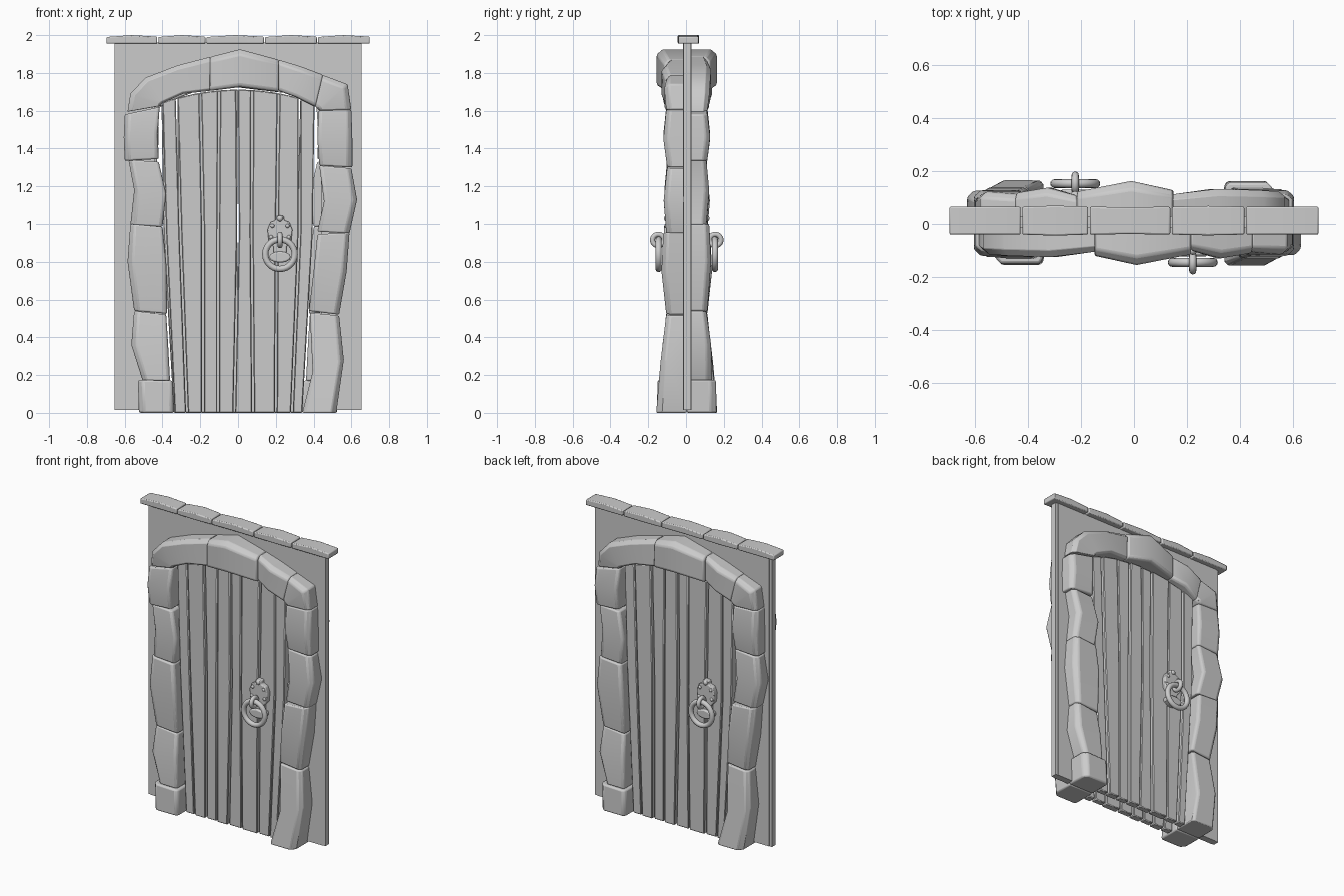
import bpy, bmesh, math
from mathutils import Matrix, Vector

if "Cube" in bpy.data.objects:
    bpy.data.objects.remove(bpy.data.objects["Cube"])

C = 0.004                                   # mid-plane of the door in y
TURN = Matrix.Translation((0, 2 * C, 0)) @ Matrix.Rotation(math.pi, 4, 'Z')


def finish(name, bm, bevel=0.0, segs=2, both=True):
    """Turn bmesh into an object; optionally repeat it turned round on the back."""
    bmesh.ops.recalc_face_normals(bm, faces=bm.faces[:])
    me = bpy.data.meshes.new(name)
    bm.to_mesh(me)
    bm.free()
    for side in (("front_", "back_") if both else ("",)):
        ob = bpy.data.objects.new(side + name, me.copy())
        bpy.context.collection.objects.link(ob)
        if side == "back_":
            ob.matrix_world = TURN
        if bevel:
            m = ob.modifiers.new("bevel", 'BEVEL')
            m.width, m.segments, m.limit_method = bevel, segs, 'ANGLE'
            m.angle_limit = math.radians(40)


def loft(name, rings, **kw):
    """Skin equal-length rings of points, with closed ends."""
    bm = bmesh.new()
    vs = [[bm.verts.new(p) for p in r] for r in rings]
    n = len(rings[0])
    for a, b in zip(vs, vs[1:]):
        for i in range(n):
            bm.faces.new((a[i], a[(i + 1) % n], b[(i + 1) % n], b[i]))
    bm.faces.new(vs[0])
    bm.faces.new(vs[-1])
    finish(name, bm, **kw)


def slab(name, outline, y0, y1, **kw):
    """Extrude an x-z outline along y."""
    loft(name, [[(x, y, z) for x, z in outline] for y in (y0, y1)], **kw)


def stone(name, *stations):
    """Stations run along the stone: outer x,z, inner x,z, depth."""
    rings = []
    for ox, oz, ix, iz, d in stations:
        o, i = Vector((ox, 0, oz)), Vector((ix, 0, iz))
        f = Vector((0, -d, 0))
        rings.append([o + Vector((0, C, 0)), o + f * 0.8, o.lerp(i, 0.14) + f,
                      o.lerp(i, 0.93) + f, i + f * 0.9, i + Vector((0, C, 0))])
    loft(name, rings, bevel=0.012)


def torus(name, centre, axis, major, minor):
    bm = bmesh.new()
    rot = Vector((0, 0, 1)).rotation_difference(Vector(axis)).to_matrix()
    n, k = 28, 12
    vs = []
    for a in range(n):
        t = 2 * math.pi * a / n
        for b in range(k):
            p = 2 * math.pi * b / k
            r = major + minor * math.cos(p)
            v = Vector((r * math.cos(t), r * math.sin(t), minor * math.sin(p)))
            vs.append(bm.verts.new(rot @ v + Vector(centre)))
    for a in range(n):
        for b in range(k):
            a2, b2 = (a + 1) % n, (b + 1) % k
            bm.faces.new([vs[i] for i in (a * k + b, a2 * k + b, a2 * k + b2, a * k + b2)])
    finish(name, bm)


def ball(name, centre, r):
    bm = bmesh.new()
    bmesh.ops.create_uvsphere(bm, u_segments=12, v_segments=8, radius=r,
                              matrix=Matrix.Translation(centre))
    finish(name, bm)


# wall panel with an arched opening, and its side edge strips
slab("wall", [(-.635, .015), (-.44, .015), (-.44, 1.65), (-.2, 1.74), (0, 1.77), (.2, 1.74),
              (.44, 1.65), (.44, .015), (.635, .015), (.635, 1.96), (-.635, 1.96)],
     -.015, .03, both=False)
for s in (-1, 1):
    slab("wall_edge", [(s * .63, .015), (s * .655, .015), (s * .655, 1.96), (s * .63, 1.96)],
         -.012, .027, both=False)

# capping stones
edges = [-.70, -.425, -.17, .14, .42, .70]
for i, (a, b) in enumerate(zip(edges, edges[1:])):
    w = (0, .004, -.002, .003, 0)[i]
    rings = []
    for x, k, top in ((a + .003, 0, 1.99), ((a + b) / 2, w, 2.0), (b - .003, 0, 1.992)):
        rings.append([(x, -.04 - k, 1.955), (x, .066 + k, 1.955), (x, .066 + k, top), (x, -.04 - k, top)])
    loft("cap_stone", rings, bevel=.006, both=False)

# left pillar
stone("left_foot_stone", (-.525, 0, -.34, 0, .155), (-.53, .175, -.345, .17, .15))
stone("left_stone_a", (-.505, .17, -.36, .17, .13), (-.565, .36, -.37, .36, .125), (-.55, .54, -.38, .52, .10))
stone("left_stone_b", (-.55, .54, -.375, .525, .105), (-.585, .80, -.38, .80, .125), (-.57, 1.0, -.40, .985, .115))
stone("left_stone_c", (-.57, .995, -.40, .985, .10), (-.55, 1.18, -.38, 1.16, .115), (-.58, 1.34, -.42, 1.33, .10))
stone("left_stone_d", (-.60, 1.335, -.42, 1.345, .105), (-.605, 1.46, -.425, 1.48, .12), (-.60, 1.58, -.415, 1.62, .105))

# arch
stone("arch_stone_left", (-.585, 1.595, -.41, 1.625, .105), (-.57, 1.69, -.41, 1.63, .115),
      (-.49, 1.775, -.40, 1.64, .12), (-.32, 1.84, -.29, 1.69, .125), (-.147, 1.885, -.15, 1.705, .105))
stone("arch_keystone", (-.147, 1.885, -.15, 1.705, .12), (.01, 1.925, .01, 1.725, .155), (.215, 1.87, .215, 1.70, .115))
stone("arch_stone_right", (.215, 1.87, .215, 1.705, .10), (.33, 1.835, .31, 1.67, .13), (.45, 1.79, .41, 1.62, .11))
stone("arch_corner_right", (.445, 1.79, .405, 1.625, .105), (.58, 1.74, .42, 1.61, .115), (.60, 1.605, .43, 1.60, .105))

# right pillar
stone("right_stone_d", (.60, 1.605, .425, 1.60, .105), (.605, 1.45, .42, 1.45, .12), (.605, 1.30, .43, 1.31, .10))
stone("right_stone_c", (.60, 1.295, .43, 1.31, .10), (.63, 1.13, .455, 1.12, .118), (.59, .95, .42, .96, .105))
stone("right_stone_b", (.59, .955, .42, .945, .12), (.575, .75, .40, .75, .13), (.535, .52, .375, .54, .105))
stone("right_stone_a", (.535, .515, .38, .53, .105), (.56, .28, .395, .22, .135), (.52, 0, .34, 0, .158))

# door planks: seam x at bottom, middle and top
seams = [(-.34, -.385, -.405), (-.27, -.305, -.325), (-.185, -.185, -.20), (-.105, -.105, -.10),
         (-.02, 0, -.005), (.08, .072, .075), (.20, .205, .215), (.285, .325, .325), (.345, .40, .41)]


def arch_z(x):
    return 1.712 - .42 * x * x


for i, (l, r) in enumerate(zip(seams, seams[1:])):
    g = .005
    y = -.072 - .006 * (i % 2)
    rings = []
    for k, z in enumerate((0, .95, None)):
        a, b = l[k] + g, r[k] - g
        za, zb = (arch_z(a), arch_z(b)) if z is None else (z, z)
        rings.append([(a, -.03, za), (b, -.03, zb), (b, y, zb), (a, y, za)])
    loft("door_plank", rings, bevel=.005, segs=1)

# ring handle: backing plate, strike boss, eyelet, ring and studs
X = .222
half = [(.02, 1.045), (.022, 1.02), (.05, 1.01), (.066, .97), (.06, .91), (.035, .88), (.035, .82)]
slab("handle_plate", [(X + x, z) for x, z in half] + [(X - x, z) for x, z in half[::-1]],
     -.06, -.105, bevel=.006)
boss = [(X + .058 * math.cos(t * math.pi / 6), .825 + .03 * math.sin(t * math.pi / 6)) for t in range(12)]
slab("handle_strike", boss, -.06, -.122, bevel=.008)
torus("handle_eyelet", (X, -.147, .915), (1, 0, 0), .030, .0135)
torus("handle_ring", (X, -.145, .84), (0, 1, 0), .078, .0165)
ball("handle_finial", (X, -.10, 1.03), .017)
for dx, dz in ((-.047, .93), (.047, .93), (-.04, .99), (.04, .99)):
    ball("handle_stud", (X + dx, -.104, dz), .011)

# smooth shading with sharp creases
for ob in bpy.context.scene.objects:
    ob.select_set(True)
    bpy.context.view_layer.objects.active = ob
bpy.ops.object.shade_smooth_by_angle(angle=math.radians(35))
